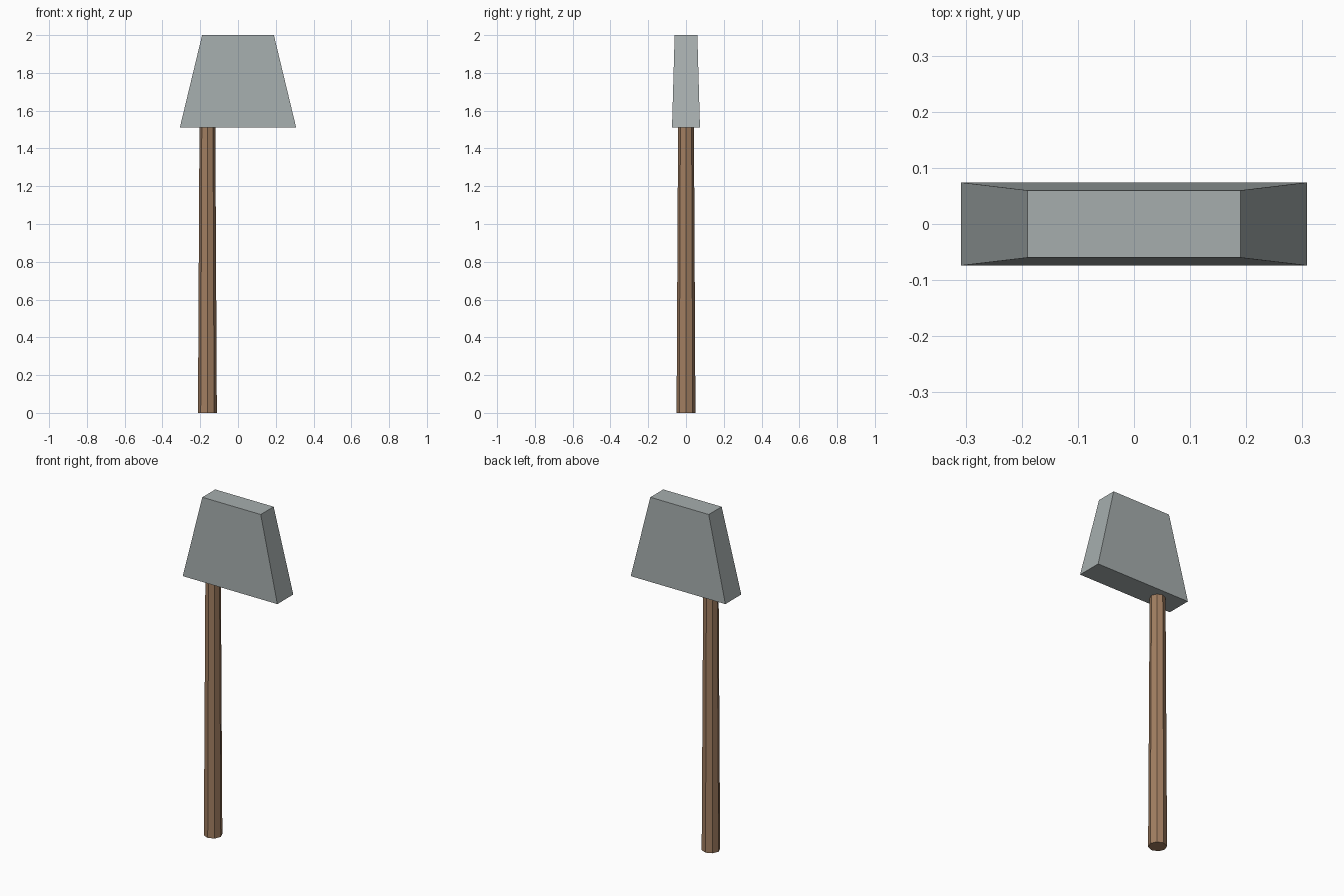
import bpy, bmesh

if "Cube" in bpy.data.objects:
    bpy.data.objects.remove(bpy.data.objects["Cube"])

def material(name, color):
    m = bpy.data.materials.new(name)
    m.diffuse_color = color
    m.use_nodes = True
    m.node_tree.nodes["Principled BSDF"].inputs["Base Color"].default_value = m.diffuse_color
    return m

def finish(name, bm, mat):
    bmesh.ops.recalc_face_normals(bm, faces=bm.faces[:])
    mesh = bpy.data.meshes.new(name)
    bm.to_mesh(mesh)
    bm.free()
    mesh.materials.append(mat)
    ob = bpy.data.objects.new(name, mesh)
    bpy.context.collection.objects.link(ob)
    return ob

HEAD_BASE = 1.51

# wooden handle: tapered eight-sided shaft, off-centre under the head
bm = bmesh.new()
bmesh.ops.create_cone(bm, cap_ends=True, segments=8, radius1=0.05,
                      radius2=0.042, depth=HEAD_BASE)
handle = finish("handle", bm, material("wood", (0.36, 0.21, 0.12, 1)))
handle.location = (-0.162, 0, HEAD_BASE / 2)

# stone head: box tapering toward the top
bm = bmesh.new()
bmesh.ops.create_cube(bm, size=2)
for v in bm.verts:
    top = v.co.z > 0
    v.co.x *= 0.19 if top else 0.308
    v.co.y *= 0.06 if top else 0.074
    v.co.z = 2.0 if top else HEAD_BASE
finish("head", bm, material("stone", (0.38, 0.42, 0.42, 1)))
